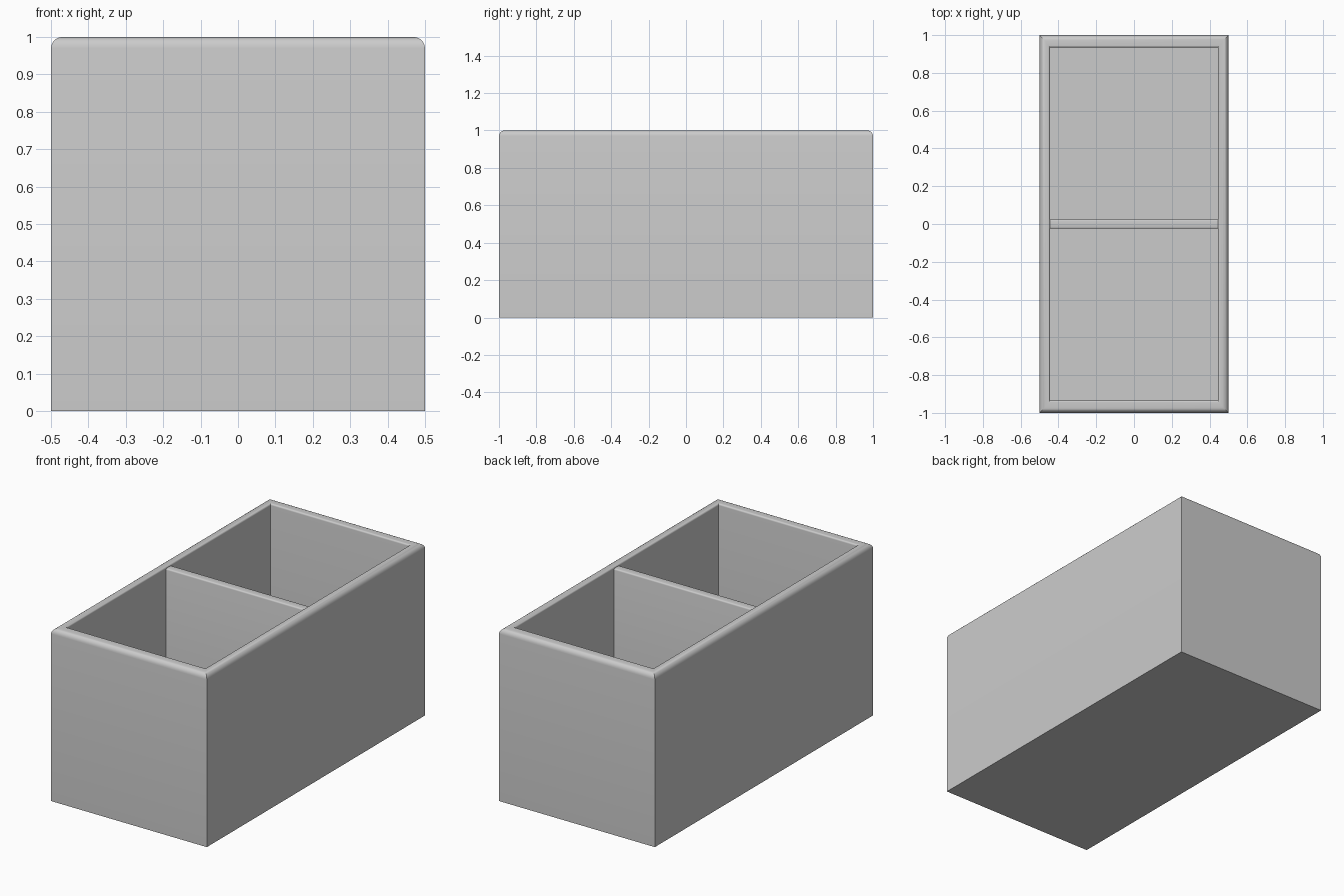
import bpy, bmesh, math

if "Cube" in bpy.data.objects:
    bpy.data.objects.remove(bpy.data.objects["Cube"], do_unlink=True)

HALF_X, HALF_Y, TOP = 0.5, 1.0, 1.0
WALL_X, WALL_Y, FLOOR = 0.055, 0.065, 0.05
OUTER_R, INNER_R, STEPS = 0.03, 0.01, 5

grey = bpy.data.materials.new("plain grey")
grey.use_nodes = True
colour = (0.6, 0.6, 0.6, 1)
grey.diffuse_color = colour
grey.node_tree.nodes["Principled BSDF"].inputs["Base Color"].default_value = colour


def add_object(name, bm):
    bmesh.ops.recalc_face_normals(bm, faces=bm.faces)
    mesh = bpy.data.meshes.new(name)
    bm.to_mesh(mesh)
    bm.free()
    mesh.materials.append(grey)
    obj = bpy.data.objects.new(name, mesh)
    bpy.context.collection.objects.link(obj)
    bpy.ops.object.select_all(action="DESELECT")
    obj.select_set(True)
    bpy.context.view_layer.objects.active = obj
    bpy.ops.object.shade_smooth_by_angle(angle=math.radians(35))
    return obj


# Wall section: half sizes and height, up the outside, over the rim, down inside
inner_x, inner_y = HALF_X - WALL_X, HALF_Y - WALL_Y
angles = [math.pi / 2 * i / STEPS for i in range(STEPS + 1)]
section = [(HALF_X, HALF_Y, 0)]
for a in angles:
    inset = OUTER_R * (1 - math.cos(a))
    section.append((HALF_X - inset, HALF_Y - inset, TOP - OUTER_R * (1 - math.sin(a))))
for a in angles:
    inset = INNER_R * (1 - math.sin(a))
    section.append((inner_x + inset, inner_y + inset, TOP - INNER_R * (1 - math.cos(a))))
section.append((inner_x, inner_y, FLOOR))

# Open box: rectangular rings joined along the section, capped below and at the floor
bm = bmesh.new()
rings = [[bm.verts.new((sx * x, sy * y, z))
          for sx, sy in ((-1, -1), (1, -1), (1, 1), (-1, 1))]
         for x, y, z in section]
for low, high in zip(rings, rings[1:]):
    for i in range(4):
        j = (i + 1) % 4
        bm.faces.new((low[i], low[j], high[j], high[i]))
bm.faces.new(rings[0])
bm.faces.new(rings[-1])
add_object("open_box", bm)

# Divider across the middle, let slightly into the side walls and floor
bm = bmesh.new()
bmesh.ops.create_cube(bm, size=1)
low, high = FLOOR - 0.01, TOP - 0.01
for v in bm.verts:
    v.co = (v.co.x * 2 * (inner_x + 0.005), v.co.y * 0.05,
            high if v.co.z > 0 else low)
top_edges = [e for e in bm.edges
             if all(v.co.z == e.verts[0].co.z and v.co.z > 0.5 for v in e.verts)
             and abs(e.verts[0].co.y - e.verts[1].co.y) < 0.001]
bmesh.ops.bevel(bm, geom=top_edges, offset=0.008, segments=3, profile=0.5, affect="EDGES")
add_object("divider", bm)
